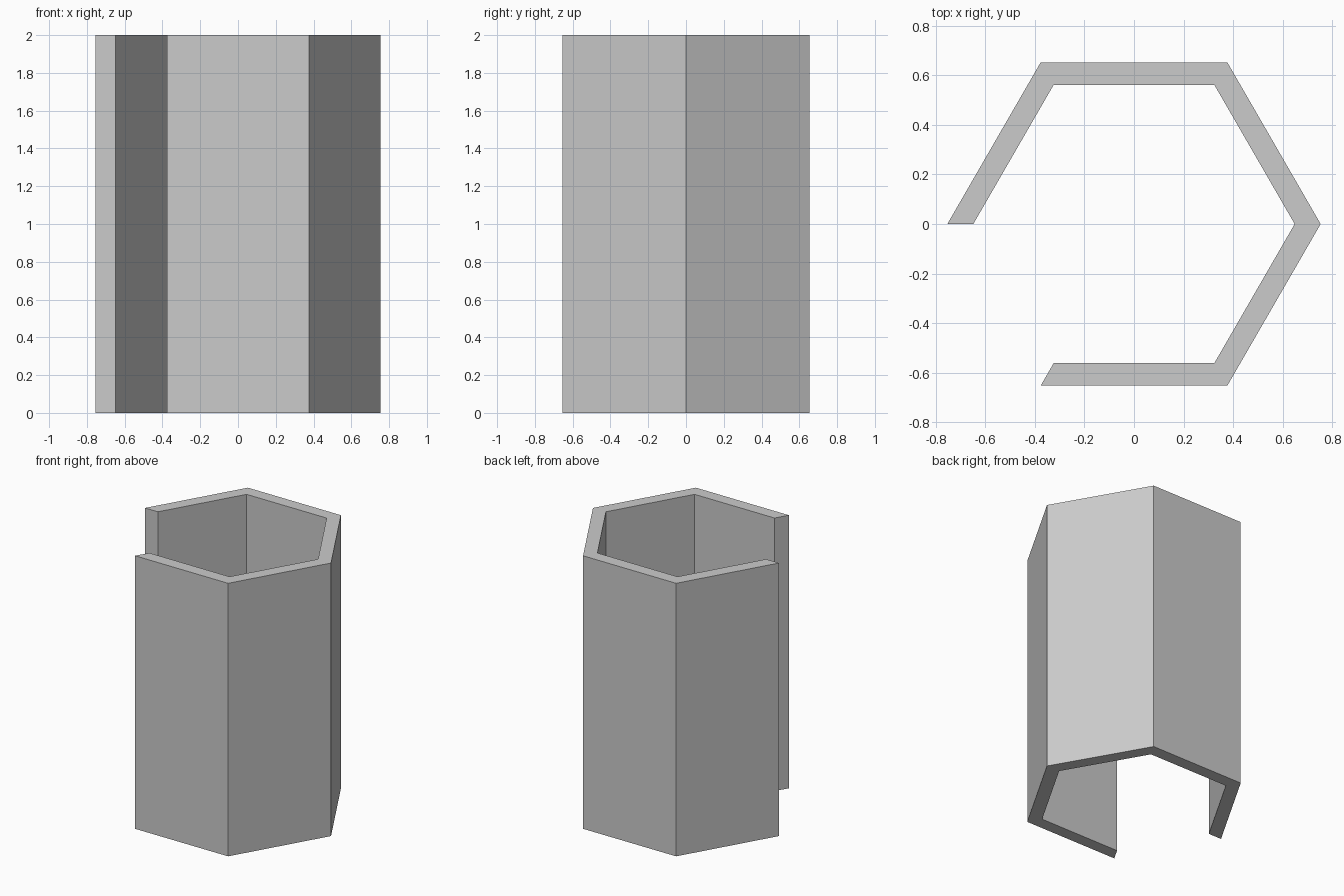
import bpy, bmesh
from math import cos, sin, radians

if "Cube" in bpy.data.objects:
    bpy.data.objects.remove(bpy.data.objects["Cube"])

OUTER, INNER, HEIGHT = 0.754, 0.649, 2.0

# C-shaped profile: hexagonal ring with the front-left side left open
angles = [radians(a) for a in range(-120, 181, 60)]


def corners(bm, radius):
    return [bm.verts.new((radius * cos(a), radius * sin(a), 0)) for a in angles]


bm = bmesh.new()
outer, inner = corners(bm, OUTER), corners(bm, INNER)

# One floor quad per wall panel
for i in range(len(angles) - 1):
    bm.faces.new((outer[i], outer[i + 1], inner[i + 1], inner[i]))

# Raise the profile into a solid wall
result = bmesh.ops.extrude_face_region(bm, geom=bm.faces[:], use_keep_orig=True)
top = [g for g in result["geom"] if isinstance(g, bmesh.types.BMVert)]
bmesh.ops.translate(bm, verts=top, vec=(0, 0, HEIGHT))
bmesh.ops.recalc_face_normals(bm, faces=bm.faces[:])

mesh = bpy.data.meshes.new("open_hexagonal_wall")
bm.to_mesh(mesh)
bm.free()
wall = bpy.data.objects.new("open_hexagonal_wall", mesh)
bpy.context.collection.objects.link(wall)
